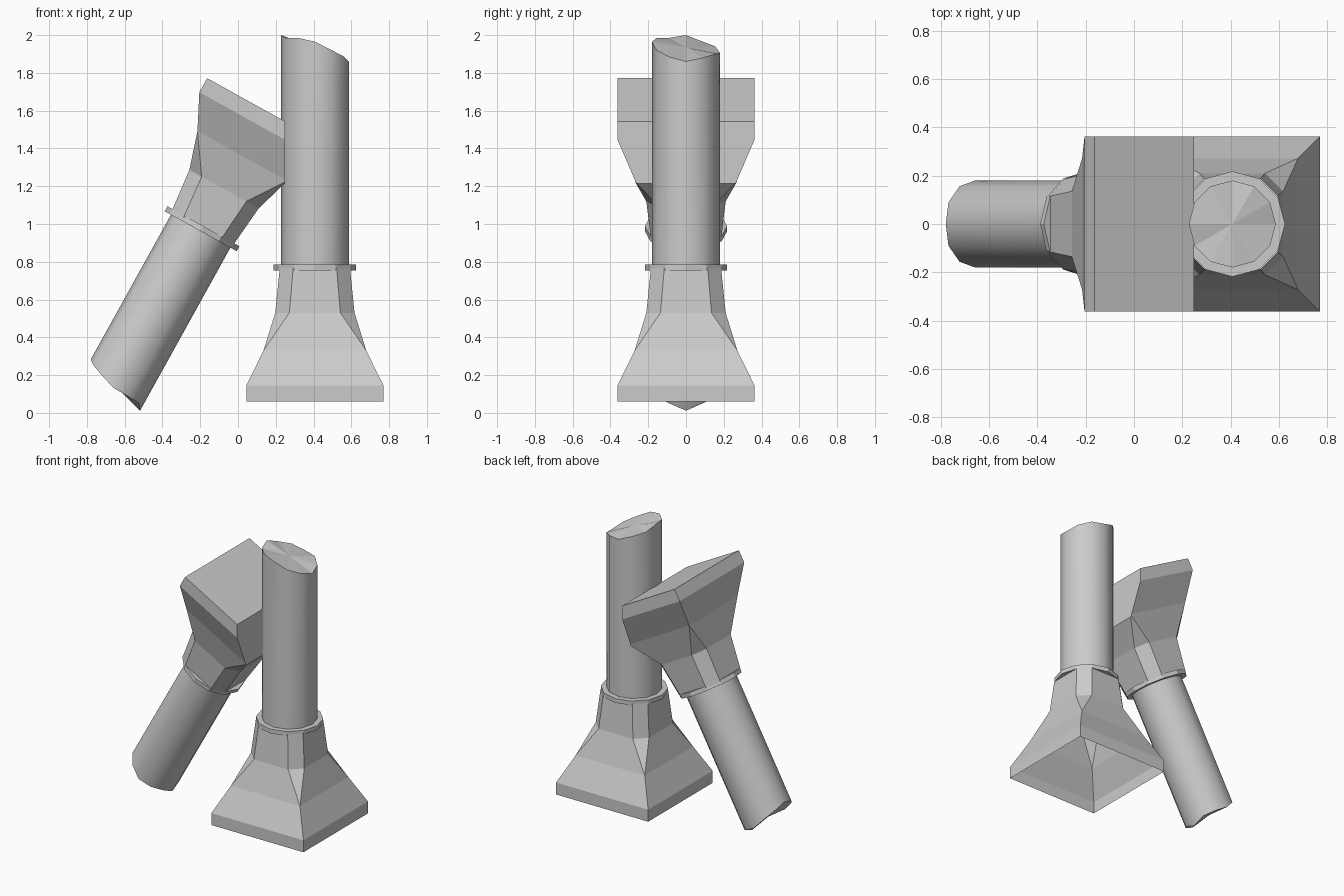
import bpy, bmesh
from math import sin, cos, pi, radians
from mathutils import Matrix, Vector

if "Cube" in bpy.data.objects:
    bpy.data.objects.remove(bpy.data.objects["Cube"])

N = 12


def finish(bm, name, mat, cut_x=None):
    """Place the mesh, optionally slice it at a world x plane, and link it."""
    bmesh.ops.recalc_face_normals(bm, faces=bm.faces)
    bm.transform(mat)
    if cut_x is not None:
        res = bmesh.ops.bisect_plane(
            bm, geom=bm.verts[:] + bm.edges[:] + bm.faces[:],
            plane_co=(cut_x, 0, 0), plane_no=(1, 0, 0), clear_outer=True)
        edges = [g for g in res['geom_cut'] if isinstance(g, bmesh.types.BMEdge)]
        fill = bmesh.ops.contextual_create(bm, geom=edges)
        for f in fill['faces']:
            f.normal_update()
            if f.normal.x < 0:
                f.normal_flip()
    me = bpy.data.meshes.new(name)
    bm.to_mesh(me)
    bm.free()
    ob = bpy.data.objects.new(name, me)
    bpy.context.collection.objects.link(ob)
    return ob


def circle(bm, r, heights):
    return [bm.verts.new((r * cos(2 * pi * i / N), r * sin(2 * pi * i / N), heights[i]))
            for i in range(N)]


def drum(name, mat, r, z0, tops, peak, smooth):
    """Twelve-sided drum whose upper rim follows a list of heights."""
    bm = bmesh.new()
    lo, hi = circle(bm, r, [z0] * N), circle(bm, r, tops)
    for i in range(N):
        j = (i + 1) % N
        f = bm.faces.new((lo[i], lo[j], hi[j], hi[i]))
        f.smooth = smooth
    bm.faces.new(lo[::-1])
    c = bm.verts.new((0, 0, peak))
    for i in range(N):
        bm.faces.new((hi[i], hi[(i + 1) % N], c))
    for e in bm.edges:
        if len({f.smooth for f in e.link_faces}) > 1:
            e.smooth = False
    finish(bm, name, mat)


def flare(name, mat, capped, cut_x):
    """Square foot narrowing to a chamfered neck."""
    bm = bmesh.new()

    def square(h, z):
        return [bm.verts.new((x * h, y * h, z)) for x, y in ((1, -1), (1, 1), (-1, 1), (-1, -1))]

    def octagon(h, w, z):
        # pairs per side: +x, +y, -x, -y
        pts = ((h, -w), (h, w), (w, h), (-w, h), (-h, w), (-h, -w), (-w, -h), (w, -h))
        return [bm.verts.new((x, y, z)) for x, y in pts]

    sq = [square(0.363, 0), square(0.363, 0.085), square(0.272, 0.27)]
    oc = [octagon(0.21, 0.135, 0.47), octagon(0.186, 0.115, 0.705)]
    for a, b in zip(sq, sq[1:]):
        for i in range(4):
            j = (i + 1) % 4
            bm.faces.new((a[i], a[j], b[j], b[i]))
    for i in range(4):
        j = (i + 1) % 4
        bm.faces.new((sq[2][i], sq[2][j], oc[0][2 * i + 1], oc[0][2 * i]))
        bm.faces.new((sq[2][j], oc[0][(2 * i + 2) % 8], oc[0][2 * i + 1]))
    for i in range(8):
        j = (i + 1) % 8
        bm.faces.new((oc[0][i], oc[0][j], oc[1][j], oc[1][i]))
    if capped:
        bm.faces.new(sq[0][::-1])
    finish(bm, name, mat, cut_x)


def column(prefix, mat, tops, peak, capped=False, cut_x=None):
    flare(prefix + "_flared_foot", mat, capped, cut_x)
    drum(prefix + "_collar", mat, 0.218, 0.695, [0.725] * N, 0.725, False)
    drum(prefix + "_broken_shaft", mat, 0.18, 0.70, tops, peak, True)


# Standing column, open underneath
stand_tops = [1.80, 1.82, 1.84, 1.845, 1.88, 1.905, 1.94, 1.925, 1.925, 1.905, 1.86, 1.825]
column("standing", Matrix.Translation((0.407, 0, 0.06)), stand_tops, 1.875)

# Leaning column, upside down, foot sliced off beside the standing shaft
half = [1.60, 1.62, 1.645, 1.675, 1.676, 1.68, 1.712]
lean = Matrix.Translation((0.154, 0, 1.596)) @ Matrix.Rotation(radians(209), 4, 'Y')
column("leaning", lean, half + half[5:0:-1], 1.66, capped=True, cut_x=0.248)
